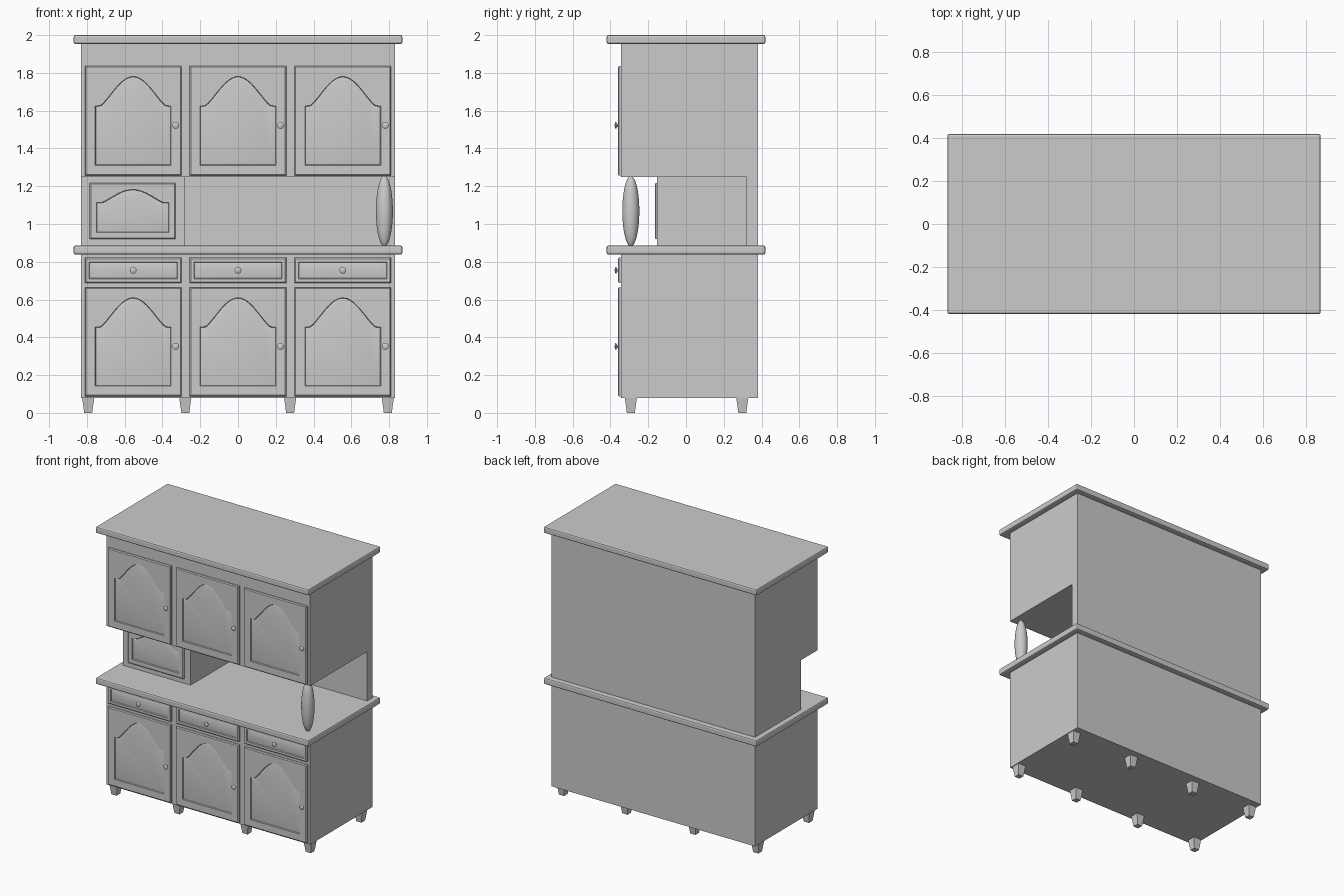
import bpy, bmesh, math
from mathutils import Matrix

if "Cube" in bpy.data.objects:
    bpy.data.objects.remove(bpy.data.objects["Cube"])

FRONT = -0.345          # front plane of the carcass


def finish(name, bm, smooth=None, bevel=0):
    bmesh.ops.recalc_face_normals(bm, faces=bm.faces[:])
    me = bpy.data.meshes.new(name)
    bm.to_mesh(me)
    bm.free()
    ob = bpy.data.objects.new(name, me)
    bpy.context.collection.objects.link(ob)
    if bevel:
        m = ob.modifiers.new("bevel", 'BEVEL')
        m.width, m.segments = bevel, 2
    if smooth:
        bpy.ops.object.select_all(action='DESELECT')
        bpy.context.view_layer.objects.active = ob
        ob.select_set(True)
        bpy.ops.object.shade_smooth_by_angle(angle=math.radians(smooth))
    return ob


def box(name, x0, x1, y0, y1, z0, z1, bevel=0):
    bm = bmesh.new()
    mat = Matrix.Translation(((x0+x1)/2, (y0+y1)/2, (z0+z1)/2)) @ \
        Matrix.Diagonal((x1-x0, y1-y0, z1-z0, 1))
    bmesh.ops.create_cube(bm, size=1, matrix=mat)
    return finish(name, bm, bevel=bevel)


def panel(name, x0, x1, z0, z1, back, thick=0.015, margin=0.055, drop=0.0, steps=28):
    """Front with a routed panel; drop = how far the arch shoulders fall below its peak."""
    cx = (x0+x1)/2
    half = (x1-x0)/2

    def loop(m, d, y):
        w, top = half-m, z1-m
        pts = [(cx-w, y, z0+m), (cx+w, y, z0+m)]
        for i in range(steps+1):
            u = 1-2*i/steps
            rise = (0.5+0.5*math.cos(math.pi*min(abs(u)/0.88, 1)))**0.65
            pts.append((cx+u*w, y, top-d*(1-rise)))
        return pts

    f = back-thick
    loops = [loop(0, 0, back), loop(0, 0, f+0.006), loop(0.006, 0, f),
             loop(margin, drop, f), loop(margin+0.003, drop, f+0.007),
             loop(margin+0.022, drop, f+0.003)]
    bm = bmesh.new()
    rings = [[bm.verts.new(p) for p in l] for l in loops]
    n = len(rings[0])
    for a, b in zip(rings, rings[1:]):
        for i in range(n):
            j = (i+1) % n
            bm.faces.new((a[i], a[j], b[j], b[i]))
    bm.faces.new(rings[0])
    bm.faces.new(rings[-1])
    return finish(name, bm, smooth=30)


def knob(name, x, z):
    prof = [(0.008, 0.0), (0.007, 0.006), (0.016, 0.009), (0.018, 0.013), (0.012, 0.017), (0, 0.019)]
    bm = bmesh.new()
    vs = [bm.verts.new((x+r, FRONT-0.014-h, z)) for r, h in prof]
    es = [bm.edges.new(p) for p in zip(vs, vs[1:])]
    bmesh.ops.spin(bm, geom=vs+es, cent=(x, 0, z), axis=(0, 1, 0), angle=2*math.pi, steps=20)
    bmesh.ops.remove_doubles(bm, verts=bm.verts[:], dist=0.0002)
    return finish(name, bm, smooth=50)


# lower carcass, counter and cornice
box("base_cabinet", -0.83, 0.83, FRONT, 0.38, 0.08, 0.84)
box("counter_top", -0.87, 0.87, -0.42, 0.42, 0.838, 0.886, 0.01)
box("cornice", -0.87, 0.87, -0.42, 0.42, 1.953, 2.0, 0.01)

# upper cabinet and back panel share one side profile
profile = [(FRONT, 1.25), (0.32, 1.25), (0.32, 0.88), (0.38, 0.88), (0.38, 1.96), (FRONT, 1.96)]
bm = bmesh.new()
face = bm.faces.new([bm.verts.new((-0.83, y, z)) for y, z in profile])
ext = bmesh.ops.extrude_face_region(bm, geom=[face], use_keep_orig=True)
bmesh.ops.translate(bm, vec=(1.66, 0, 0),
                    verts=[g for g in ext['geom'] if isinstance(g, bmesh.types.BMVert)])
finish("upper_cabinet", bm)

# small set-back cupboard in the open niche
box("niche_cupboard", -0.83, -0.28, -0.153, 0.32, 0.88, 1.25)
panel("niche_cupboard_door", -0.785, -0.33, 0.92, 1.218, -0.153, 0.012, 0.035, 0.07)

# doors, drawers and knobs in three bays
for i, cx in enumerate((-0.555, 0.0, 0.555)):
    x0, x1 = cx-0.256, cx+0.256
    panel(f"lower_door_{i}", x0, x1, 0.088, 0.665, FRONT, drop=0.155)
    panel(f"upper_door_{i}", x0, x1, 1.256, 1.836, FRONT, drop=0.155)
    panel(f"drawer_front_{i}", x0, x1, 0.688, 0.822, FRONT, margin=0.022)
    knob(f"lower_knob_{i}", cx+0.225, 0.352)
    knob(f"upper_knob_{i}", cx+0.225, 1.522)
    knob(f"drawer_knob_{i}", cx, 0.755)

# turned post under the open corner
bm = bmesh.new()
bmesh.ops.create_uvsphere(bm, u_segments=24, v_segments=20, radius=1,
                          matrix=Matrix.Translation((0.775, -0.292, 1.068)) @
                          Matrix.Diagonal((0.045, 0.045, 0.187, 1)))
finish("turned_post", bm, smooth=60)

# tapered square feet
for i, x in enumerate((-0.793, -0.279, 0.276, 0.793)):
    for j, y in enumerate((-0.292, 0.298)):
        bm = bmesh.new()
        bmesh.ops.create_cone(bm, cap_ends=True, segments=4, radius1=0.021*math.sqrt(2),
                              radius2=0.032*math.sqrt(2), depth=0.08,
                              matrix=Matrix.Translation((x, y, 0.04)) @
                              Matrix.Rotation(math.pi/4, 4, 'Z'))
        finish(f"{('front', 'back')[j]}_foot_{i}", bm)
